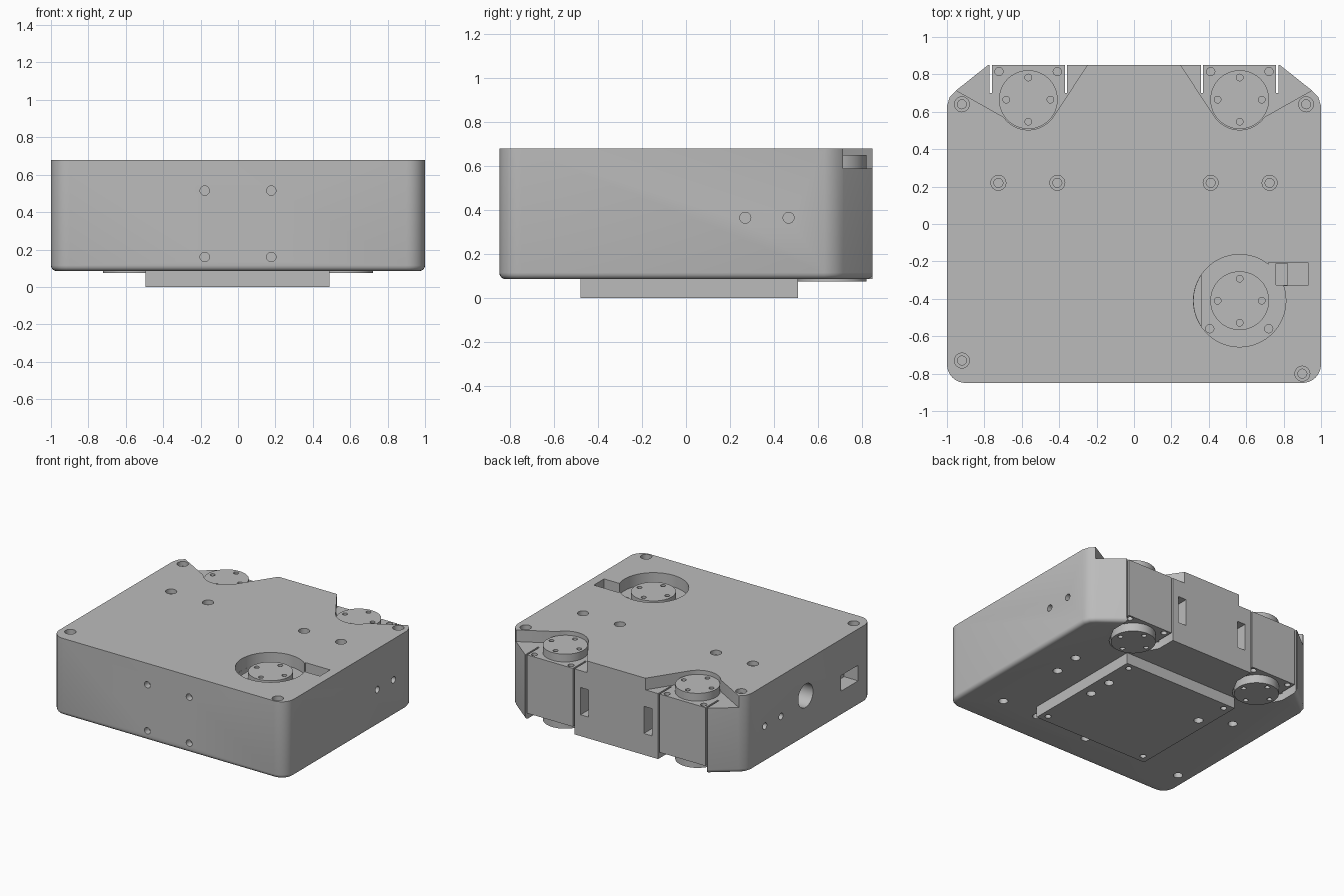
import bpy, bmesh, math
from mathutils import Vector, Matrix

cube = bpy.data.objects.get("Cube")
if cube:
    bpy.data.objects.remove(cube)

grey = bpy.data.materials.new("plain grey")
grey.use_nodes = True
grey.diffuse_color = (0.5, 0.5, 0.5, 1)
grey.node_tree.nodes["Principled BSDF"].inputs["Base Color"].default_value = (0.5, 0.5, 0.5, 1)

TOP, BOTTOM, BACK = 0.68, 0.085, 0.85
FLOOR, UNDER = 0.59, 0.14              # top and underside of the actuators
SX, SY, DISC = 0.565, 0.665, 0.157     # rear actuator axis and disc radius
FY = -0.41                             # front actuator axis
parts = []


def arc(cx, cy, r, a0, a1, n=12):
    angles = [math.radians(a0 + (a1 - a0) * i / n) for i in range(n + 1)]
    return [(cx + r * math.cos(a), cy + r * math.sin(a)) for a in angles]


def prism(bm, pts, z0, z1):
    face = bm.faces.new([bm.verts.new((x, y, z0)) for x, y in pts])
    top = bmesh.ops.extrude_face_region(bm, geom=[face])["geom"]
    verts = [v for v in top if isinstance(v, bmesh.types.BMVert)]
    bmesh.ops.translate(bm, verts=verts, vec=(0, 0, z1 - z0))
    bmesh.ops.recalc_face_normals(bm, faces=bm.faces)


def box(bm, x0, x1, y0, y1, z0, z1):
    prism(bm, [(x0, y0), (x1, y0), (x1, y1), (x0, y1)], z0, z1)


def drill(bm, point, direction, r, depth, n=24):
    """Cylinder that sinks from a surface point, against its outward direction."""
    d = Vector(direction)
    mat = Matrix.Translation(Vector(point) + d * (0.02 - depth) / 2)
    mat = mat @ d.to_track_quat("Z", "Y").to_matrix().to_4x4()
    bmesh.ops.create_cone(bm, cap_ends=True, segments=n, radius1=r, radius2=r,
                          depth=depth + 0.02, matrix=mat)


def make(name, bm):
    mesh = bpy.data.meshes.new(name)
    bm.to_mesh(mesh)
    bm.free()
    mesh.materials.append(grey)
    obj = bpy.data.objects.new(name, mesh)
    bpy.context.collection.objects.link(obj)
    return obj


def part(name, bm):
    parts.append(make(name, bm))
    return parts[-1]


def cut(obj, bm):
    """Subtract the cutter mesh and bake the result."""
    cutter = make("cutter", bm)
    cutter.hide_render = True
    mod = obj.modifiers.new("cut", "BOOLEAN")
    mod.operation, mod.solver, mod.object = "DIFFERENCE", "EXACT", cutter
    graph = bpy.context.evaluated_depsgraph_get()
    graph.update()
    result = bpy.data.meshes.new_from_object(obj.evaluated_get(graph))
    obj.modifiers.clear()
    obj.data = result
    bpy.data.objects.remove(cutter)


# Housing: rounded front corners, clipped rear corners, rounded lower edge
half = arc(0.9, -0.75, 0.1, -90, 0, 8) + [(1, 0.63), (0.985, 0.68), (0.95, 0.715), (0.78, BACK)]
bm = bmesh.new()
prism(bm, half + [(-x, y) for x, y in reversed(half)], BOTTOM, TOP)
low = [e for e in bm.edges
       if all(v.co.z < BOTTOM + 0.01 for v in e.verts)
       and not all(v.co.y > BACK - 0.01 for v in e.verts)]
bmesh.ops.bevel(bm, geom=low, offset=0.03, segments=4, profile=0.5, affect="EDGES")
housing = part("housing", bm)

# Open recesses above the rear actuators
bm = bmesh.new()
for s in (-1, 1):
    pts = [(1.2, 0.855), *arc(SX, SY, DISC + 0.005, -35, -149, 16), (0.15, 1), (1.2, 1)]
    prism(bm, [(s * x, y) for x, y in pts], FLOOR, TOP + 0.1)
prism(bm, arc(SX, FY, 0.247, 0, 354, 59), FLOOR, TOP + 0.1)
cut(housing, bm)

# Recesses below the rear actuators
bm = bmesh.new()
for s in (-1, 1):
    pts = [(0.773, 1), (0.773, 0.7), *arc(SX, SY, DISC + 0.012, -20, -160, 16), (0.357, 0.7), (0.357, 1)]
    prism(bm, [(s * x, y) for x, y in pts], -0.1, UNDER)
cut(housing, bm)

# Rear bays, cable slot and side groove of the front recess
bm = bmesh.new()
for s in (-1, 1):
    box(bm, *sorted((s * 0.357, s * 0.773)), 0.7, 1, 0.1, 0.6)
box(bm, 0.72, 0.93, -0.33, -0.205, FLOOR - 0.005, TOP + 0.1)
prism(bm, arc(SX, FY, 0.246, 146, 214), 0.52, FLOOR + 0.02)
cut(housing, bm)

# Deep end of the cable slot, rear windows, side port and connector opening
bm = bmesh.new()
box(bm, 0.76, 0.82, -0.325, -0.21, 0.52, 0.62)
for s in (-1, 1):
    box(bm, *sorted((s * 0.235, s * 0.305)), 0.73, 1, 0.25, 0.46)
box(bm, -1.1, -0.88, -0.67, -0.46, 0.28, 0.4)
drill(bm, (-1, -0.03, 0.41), (-1, 0, 0), 0.09, 0.15, 40)
cut(housing, bm)

# Counterbored screw holes on top, each with a narrow shaft
screws = [(-0.92, 0.64), (0.92, 0.64), (-0.92, -0.73), (0.9, -0.8)]
screws += [(s * x, 0.22) for s in (-1, 1) for x in (0.41, 0.725)]
bm = bmesh.new()
for x, y in screws:
    drill(bm, (x, y, TOP), (0, 0, 1), 0.04, 0.035)
cut(housing, bm)
bm = bmesh.new()
for x, y in screws:
    drill(bm, (x, y, TOP - 0.035), (0, 0, 1), 0.024, 0.06)
for x in (0.405, 0.72):
    drill(bm, (x, -0.56, FLOOR), (0, 0, 1), 0.022, 0.05)

# Screw holes in the front, sides and underside
for s in (-1, 1):
    for z in (0.16, 0.515):
        drill(bm, (s * 0.178, -BACK, z), (0, -1, 0), 0.025, 0.05)
    for y in (0.27, 0.467):
        drill(bm, (s, y, 0.365), (s, 0, 0), 0.025, 0.05)
for x, y in [(0.72, -0.57), (0.4, -0.58), (-0.06, -0.6), (-0.89, -0.58),
             (0.7, 0), (0.72, 0.22), (-0.72, 0.22)]:
    drill(bm, (x, y, BOTTOM), (0, 0, -1), 0.033, 0.05)
cut(housing, bm)

# Base plate with its screw holes
bm = bmesh.new()
box(bm, -0.495, 0.49, -0.48, 0.51, 0, BOTTOM)
plate = part("base_plate", bm)
bm = bmesh.new()
for s in (-1, 1):
    for y in (-0.42, 0.46):
        drill(bm, (s * 0.435, y, 0), (0, 0, -1), 0.022, 0.04)
    drill(bm, (s * 0.41, 0.215, 0), (0, 0, -1), 0.033, 0.05)
drill(bm, (0.41, 0.02, 0), (0, 0, -1), 0.033, 0.05)
cut(plate, bm)


def disc(name, x, y, z0, z1, up):
    """Output disc with four screw holes on its outer face."""
    bm = bmesh.new()
    prism(bm, arc(x, y, DISC, 0, 354, 59), z0, z1)
    obj = part(name, bm)
    bm = bmesh.new()
    for i in range(4):
        a = i * math.pi / 2
        point = (x + 0.118 * math.cos(a), y + 0.118 * math.sin(a), z1 if up > 0 else z0)
        drill(bm, point, (0, 0, up), 0.018, 0.04, 16)
    cut(obj, bm)


# Rear actuators with a disc above and below, and the front actuator disc
for s, side in ((-1, "right"), (1, "left")):
    bm = bmesh.new()
    box(bm, *sorted((s * 0.37, s * 0.76)), 0.69, BACK, UNDER, FLOOR)
    body = part(side + "_rear_actuator", bm)
    bm = bmesh.new()
    for x in (0.41, 0.722):
        drill(bm, (s * x, 0.815, FLOOR), (0, 0, 1), 0.022, 0.05)
        drill(bm, (s * x, 0.815, UNDER), (0, 0, -1), 0.022, 0.05)
    cut(body, bm)
    disc(side + "_upper_disc", s * SX, SY, FLOOR - 0.01, 0.65, 1)
    disc(side + "_lower_disc", s * SX, SY, 0.075, UNDER + 0.01, -1)
disc("front_disc", SX, FY, FLOOR - 0.01, 0.65, 1)

# Smooth shading with sharp edges kept
bpy.ops.object.select_all(action="DESELECT")
for obj in parts:
    obj.select_set(True)
bpy.context.view_layer.objects.active = housing
bpy.ops.object.shade_smooth_by_angle()
